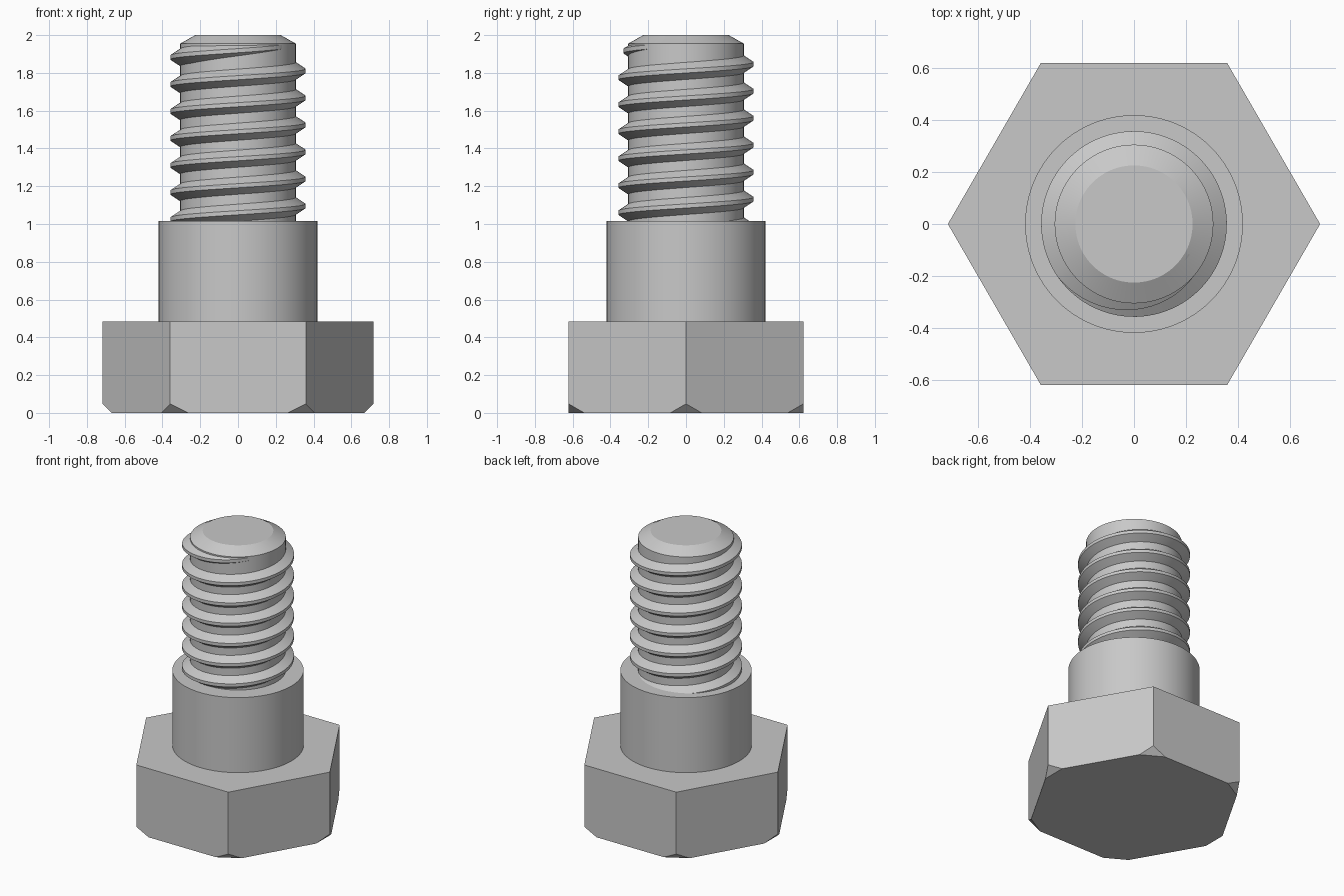
import bpy
import bmesh
from math import cos, sin, pi, radians
from mathutils import Vector

if "Cube" in bpy.data.objects:
    bpy.data.objects.remove(bpy.data.objects["Cube"], do_unlink=True)

steel = bpy.data.materials.new("grey steel")
steel.use_nodes = True
COLOUR = (0.58, 0.58, 0.58, 1)
steel.diffuse_color = COLOUR
steel.node_tree.nodes["Principled BSDF"].inputs["Base Color"].default_value = COLOUR

SEGMENTS = 96


def polar(radius, angle, z):
    return Vector((radius * cos(angle), radius * sin(angle), z))


def finish(bm, name, smooth=True):
    """Turn the bmesh into an object with the steel material."""
    bmesh.ops.recalc_face_normals(bm, faces=bm.faces[:])
    mesh = bpy.data.meshes.new(name)
    bm.to_mesh(mesh)
    bm.free()
    mesh.materials.append(steel)
    obj = bpy.data.objects.new(name, mesh)
    bpy.context.collection.objects.link(obj)
    if smooth:
        bpy.ops.object.select_all(action="DESELECT")
        obj.select_set(True)
        bpy.context.view_layer.objects.active = obj
        bpy.ops.object.shade_smooth_by_angle(angle=radians(20))
    return obj


def bridge(bm, ring_a, ring_b):
    """Join two closed rings of vertices with quads."""
    n = len(ring_a)
    for i in range(n):
        j = (i + 1) % n
        bm.faces.new((ring_a[i], ring_a[j], ring_b[j], ring_b[i]))


def lathe(name, profile, sides=SEGMENTS):
    """Closed solid of revolution from (radius, z) pairs."""
    bm = bmesh.new()
    rings = [[bm.verts.new(polar(r, 2 * pi * i / sides, z)) for i in range(sides)]
             for r, z in profile]
    for a, b in zip(rings, rings[1:]):
        bridge(bm, a, b)
    bm.faces.new(rings[0])
    bm.faces.new(rings[-1])
    return bm if name is None else finish(bm, name)


# Hexagonal head with its six lower corners cut off at 45 degrees
HEAD_RADIUS, HEAD_TOP, CORNER_CUT = 0.718, 0.485, 0.048
head = lathe(None, [(HEAD_RADIUS, 0), (HEAD_RADIUS, HEAD_TOP)], 6)
for k in range(6):
    angle = k * pi / 3
    cut = bmesh.ops.bisect_plane(
        head, geom=head.verts[:] + head.edges[:] + head.faces[:],
        plane_co=polar(HEAD_RADIUS - CORNER_CUT, angle, 0),
        plane_no=polar(1, angle, -1), clear_outer=True)
    edges = [e for e in cut["geom_cut"] if isinstance(e, bmesh.types.BMEdge)]
    bmesh.ops.holes_fill(head, edges=edges, sides=0)
finish(head, "hex_head", smooth=False)

# Plain shoulder
lathe("shoulder", [(0.42, 0.45), (0.42, 1.015)])

# Threaded shank core with chamfered tip
CORE = 0.306
lathe("shank_core", [(CORE, 0.95), (CORE, 1.955), (0.226, 2.0)])

# Right-handed thread ridge that sinks into the core at the top
PITCH, CREST, ROOT = 0.143, 0.358, 0.296
SECTION = [(ROOT, -0.052), (CREST, -0.011), (CREST, 0.011), (ROOT, 0.052)]
START, FADE, END = -6.6, 0.1, 0.42
thread = bmesh.new()
steps = round((END - START) * SEGMENTS)
rings = []
for i in range(steps + 1):
    turn = START + (END - START) * i / steps
    sink = max(0, (turn - FADE) / (END - FADE)) * 0.058
    rings.append([thread.verts.new(
        polar(r - sink, pi + 2 * pi * turn, 1.882 + PITCH * turn + dz))
        for r, dz in SECTION])
for a, b in zip(rings, rings[1:]):
    bridge(thread, a, b)
thread.faces.new(rings[0])
thread.faces.new(rings[-1])
finish(thread, "screw_thread")
